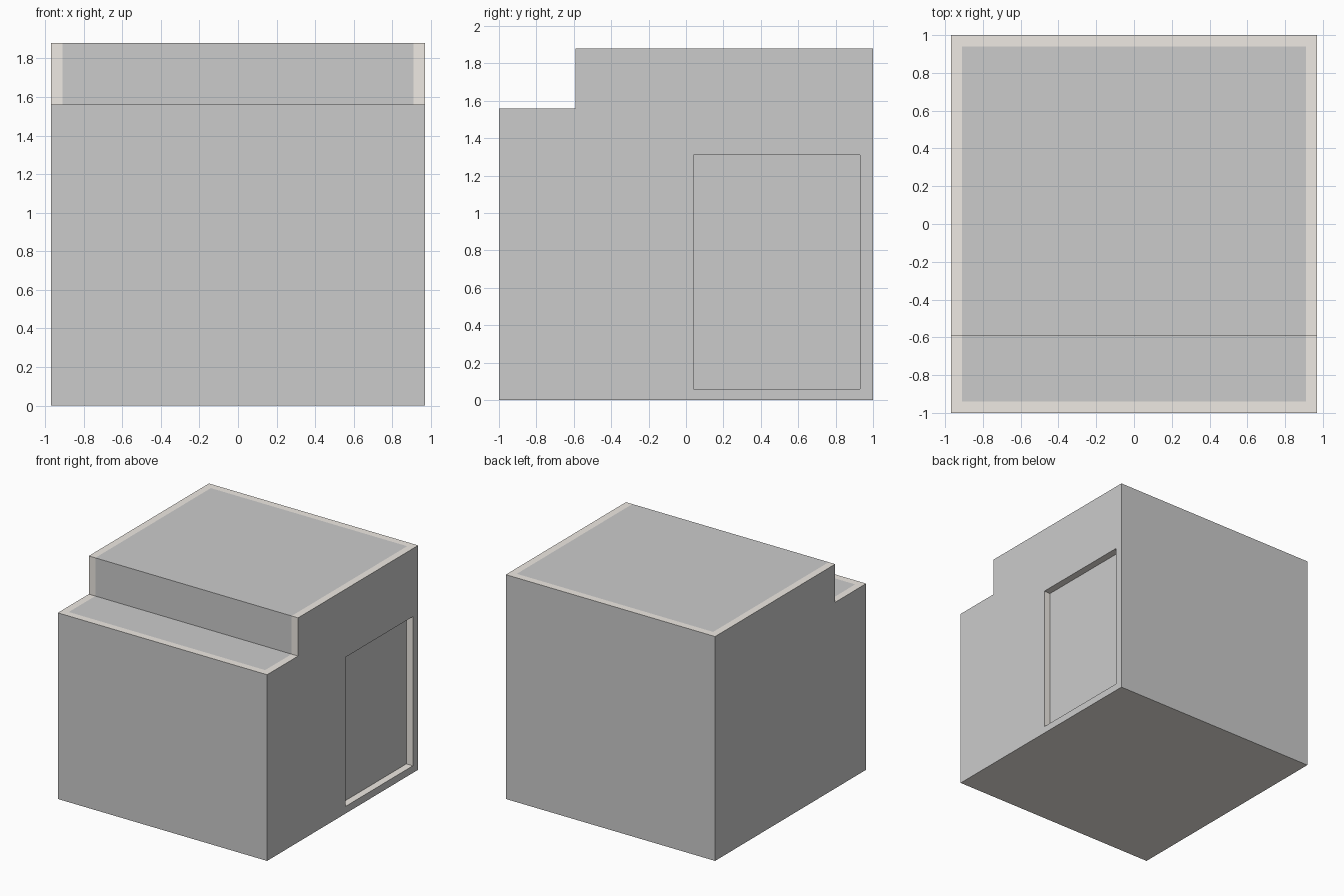
import bpy, bmesh
from mathutils import Vector

if "Cube" in bpy.data.objects:
    bpy.data.objects.remove(bpy.data.objects["Cube"])

HX, HY, T = 0.97, 1.0, 0.06          # half sizes and shell thickness
DOOR_Y, DOOR_Z = (0.04, 0.93), (0.06, 1.31)
PROFILE = [(-HY, 0), (HY, 0), (HY, 1.88), (-0.59, 1.88), (-0.59, 1.56), (-HY, 1.56)]


def material(name, color):
    mat = bpy.data.materials.new(name)
    mat.diffuse_color = color
    mat.use_nodes = True
    mat.node_tree.nodes["Principled BSDF"].inputs["Base Color"].default_value = mat.diffuse_color
    return mat


def cut(bm, faces_test, co, no):
    """Split only the faces that pass the test along a plane."""
    faces = [f for f in bm.faces if faces_test(f)]
    edges = {e for f in faces for e in f.edges}
    verts = {v for f in faces for v in f.verts}
    bmesh.ops.bisect_plane(bm, geom=faces + list(edges) + list(verts),
                           plane_co=co, plane_no=no, dist=1e-5)
    bm.normal_update()


bm = bmesh.new()

# Stepped block: side profile extruded along x
side = bm.faces.new([bm.verts.new((-HX, y, z)) for y, z in PROFILE])
res = bmesh.ops.extrude_face_region(bm, geom=[side])
bmesh.ops.translate(bm, vec=(2 * HX, 0, 0),
                    verts=[g for g in res["geom"] if isinstance(g, bmesh.types.BMVert)])
bmesh.ops.recalc_face_normals(bm, faces=bm.faces)
bm.normal_update()


def horizontal(f):
    return abs(f.normal.z) > 0.9


def riser(f):
    return f.normal.y < -0.9 and f.calc_center_median().y > -0.8


def right_wall(f):
    return f.normal.x > 0.9


# Pale rim: split roof, step, riser and underside at the shell thickness
for s in (-1, 1):
    cut(bm, lambda f: horizontal(f) or riser(f), (s * (HX - T), 0, 0), (1, 0, 0))
    cut(bm, horizontal, (0, s * (HY - T), 0), (0, 1, 0))

for f in bm.faces:
    c = f.calc_center_median()
    on_rim = abs(c.x) > HX - T or abs(c.y) > HY - T
    if f.normal.z < -0.9 or ((horizontal(f) or riser(f)) and on_rim):
        f.material_index = 1

# Door recess in the right wall
for y in DOOR_Y:
    cut(bm, right_wall, (0, y, 0), (0, 1, 0))
for z in DOOR_Z:
    cut(bm, lambda f: right_wall(f) and DOOR_Y[0] < f.calc_center_median().y < DOOR_Y[1],
        (0, 0, z), (0, 0, 1))
mid = Vector((HX, sum(DOOR_Y) / 2, sum(DOOR_Z) / 2))
door = min((f for f in bm.faces if right_wall(f)),
           key=lambda f: (f.calc_center_median() - mid).length)
ext = bmesh.ops.extrude_discrete_faces(bm, faces=[door])
panel = ext["faces"][0]
bmesh.ops.translate(bm, vec=(-T, 0, 0), verts=list(panel.verts))
for e in panel.edges:
    for f in e.link_faces:
        if f is not panel:
            f.material_index = 1
bm.normal_update()

mesh = bpy.data.meshes.new("stepped_housing")
bm.to_mesh(mesh)
bm.free()
mesh.materials.append(material("wall_grey", (0.8, 0.8, 0.8, 1)))
mesh.materials.append(material("pale_rim", (0.86, 0.82, 0.77, 1)))
bpy.context.collection.objects.link(bpy.data.objects.new("stepped_housing", mesh))
